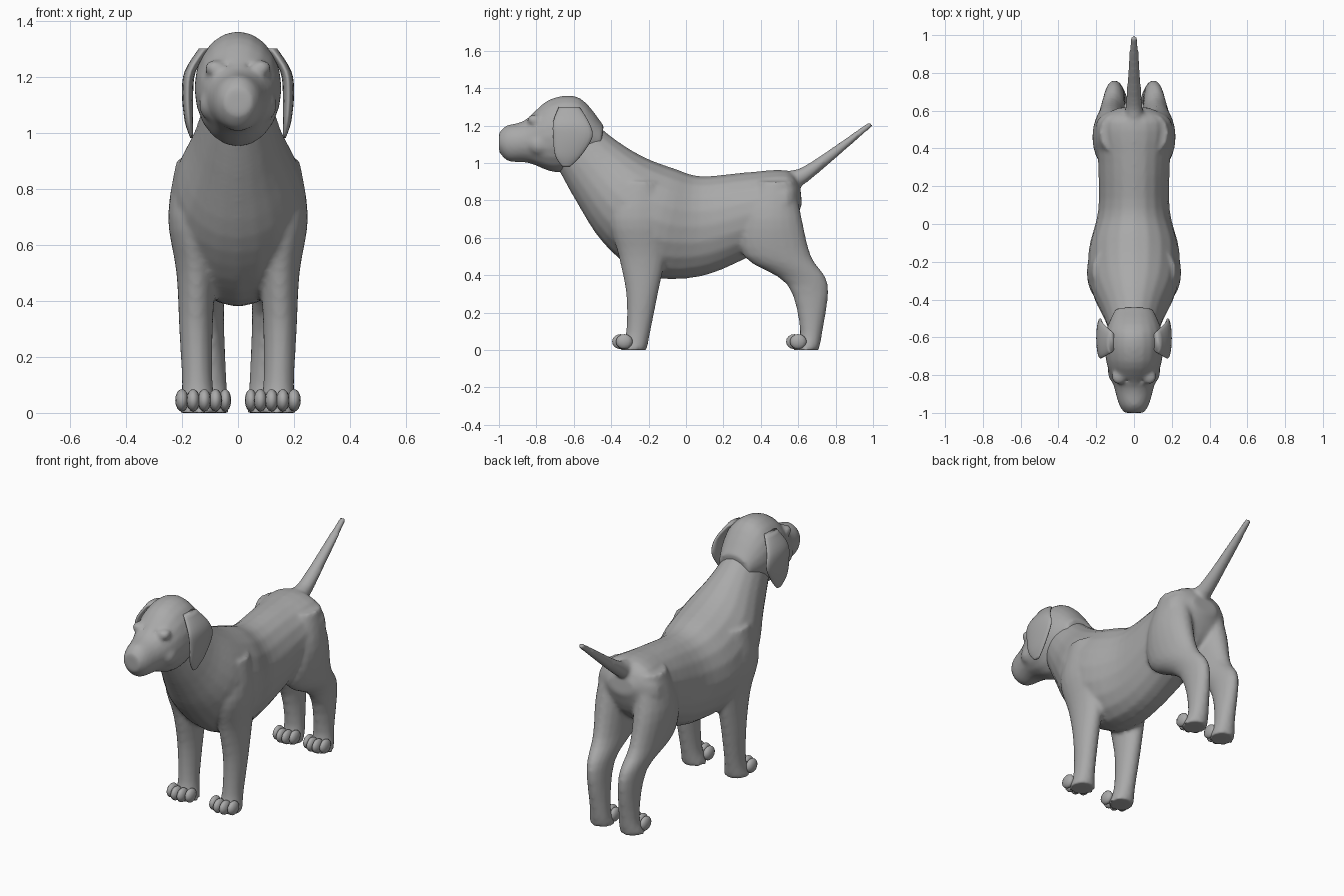
import bpy
import bmesh
import math
from mathutils import Vector, Matrix

if "Cube" in bpy.data.objects:
    bpy.data.objects.remove(bpy.data.objects["Cube"], do_unlink=True)

grey = (0.4, 0.4, 0.4, 1)
coat = bpy.data.materials.new("grey coat")
coat.use_nodes = True
coat.diffuse_color = grey
coat.node_tree.nodes["Principled BSDF"].inputs["Base Color"].default_value = grey
SIDES = 20
STEPS = 4


def upright(low_y, low_z, high_y, high_z, half_width):
    """Ring across the body from its lowest to its highest point."""
    low, high = Vector((0, low_y, low_z)), Vector((0, high_y, high_z))
    return (low + high) / 2, Vector((half_width, 0, 0)), (high - low) / 2


def level(side, z, front, back, inner, outer):
    """Horizontal ring for a leg or ear on one side."""
    centre = Vector((side * (inner + outer) / 2, (front + back) / 2, z))
    return centre, Vector(((outer - inner) / 2, 0, 0)), Vector((0, (back - front) / 2, 0))


def flow(p, q, r, s, t):
    """Point on a smooth curve between q and r."""
    bend = (2 * p - 5 * q + 4 * r - s) * t * t
    twist = (3 * q - p - 3 * r + s) * t * t * t
    return q + ((r - p) * t + bend + twist) / 2


def smooth_rings(rings):
    """Fill in rings between the given ones along smooth curves."""
    padded = [rings[0], *rings, rings[-1]]
    filled = []
    for group in zip(padded, padded[1:], padded[2:], padded[3:]):
        for step in range(STEPS):
            filled.append([flow(*parts, step / STEPS) for parts in zip(*group)])
    return filled + [rings[-1]]


def loft(bm, rings):
    """Skin a closed tube over the smoothed rings."""
    rows = []
    for centre, across, along in smooth_rings(rings):
        angles = [math.tau * i / SIDES for i in range(SIDES)]
        rows.append([bm.verts.new(centre + across * math.cos(angle) + along * math.sin(angle))
                     for angle in angles])
    for row, following in zip(rows, rows[1:]):
        for i in range(SIDES):
            bm.faces.new((row[i - 1], row[i], following[i], following[i - 1]))
    bm.faces.new(rows[0])
    bm.faces.new(rows[-1])


def blob(bm, centre, size):
    """Add a stretched ball."""
    place = Matrix.Translation(centre) @ Matrix.Diagonal((*size, 1))
    bmesh.ops.create_uvsphere(bm, u_segments=12, v_segments=8, radius=1, matrix=place)


def finish(name, bm, blended=False):
    """Turn the mesh into an object, optionally melting its pieces into one skin."""
    bmesh.ops.recalc_face_normals(bm, faces=bm.faces[:])
    mesh = bpy.data.meshes.new(name)
    bm.to_mesh(mesh)
    bm.free()
    mesh.materials.append(coat)
    mesh.shade_smooth()
    obj = bpy.data.objects.new(name, mesh)
    bpy.context.collection.objects.link(obj)
    if blended:
        remesh = obj.modifiers.new("blend", 'REMESH')
        remesh.mode = 'VOXEL'
        remesh.voxel_size = 0.012
        remesh.use_smooth_shade = True
        relax = obj.modifiers.new("relax", 'SMOOTH')
        relax.iterations = 5


# Torso and neck
TORSO = ((-.7, 1, -.53, 1.25, .11), (-.59, .8, -.37, 1.12, .16), (-.44, .57, -.22, 1.03, .23),
         (-.22, .4, -.06, .97, .24), (.06, .39, .08, .93, .19), (.32, .49, .32, .95, .19),
         (.54, .62, .54, .96, .2), (.62, .78, .61, .88, .08))
body = bmesh.new()
loft(body, [upright(*ring) for ring in TORSO])

# Raised tail
TAIL = ((.5, .85, .47, .95, .07), (.6, .87, .56, .96, .05), (.7, .94, .66, 1, .04),
        (1, 1.2, .98, 1.22, .02))
loft(body, [upright(*ring) for ring in TAIL])

# Legs, from shoulder and haunch down to the paws
FRONT_LEG = ((.9, -.36, -.14, .06, .22), (.7, -.41, -.1, .08, .25), (.5, -.36, -.11, .08, .22),
             (.3, -.32, -.15, .09, .21), (.1, -.32, -.19, .09, .2), (0, -.35, -.21, .07, .21))
HIND_LEG = ((.9, .38, .58, .03, .18), (.7, .3, .62, .03, .22), (.5, .31, .67, .04, .2),
            (.35, .54, .76, .05, .16), (.1, .61, .73, .04, .15), (0, .57, .71, .03, .17))
for side in (1, -1):
    for leg in (FRONT_LEG, HIND_LEG):
        loft(body, [level(side, *ring) for ring in leg])
finish("body_and_legs", body, blended=True)

# Head with muzzle, brows and cheeks
HEAD = ((-1, 1.06, -1, 1.16, .05), (-.95, 1.01, -.96, 1.2, .08), (-.84, 1, -.86, 1.23, .11),
        (-.7, .95, -.73, 1.34, .15), (-.58, .98, -.57, 1.35, .15), (-.46, 1.05, -.44, 1.2, .1))
head = bmesh.new()
loft(head, [upright(*ring) for ring in HEAD])
for side in (1, -1):
    blob(head, (side * .08, -.81, 1.23), (.04, .04, .03))
    blob(head, (side * .09, -.78, 1.1), (.05, .07, .06))
finish("head", head, blended=True)

# Hanging ears and rounded toes on each side
EAR = ((1.3, -.68, -.57, .1, .14), (1.22, -.71, -.52, .15, .19), (1.14, -.71, -.5, .16, .2),
       (1.04, -.7, -.56, .16, .19), (.98, -.66, -.62, .16, .17))
for side, label in ((1, "left"), (-1, "right")):
    ear = bmesh.new()
    loft(ear, [level(side, *ring) for ring in EAR])
    finish(label + "_ear", ear)
    for leg, x, y, spacing in (("front", .14, -.35, .04), ("hind", .1, .58, .036)):
        toes = bmesh.new()
        for toe in range(4):
            outer_toe = toe in (0, 3)
            place = (side * (x + (toe - 1.5) * spacing), y + .02 * outer_toe, .045)
            blob(toes, place, (spacing * .6, .045, .04))
        finish(label + "_" + leg + "_toes", toes)
